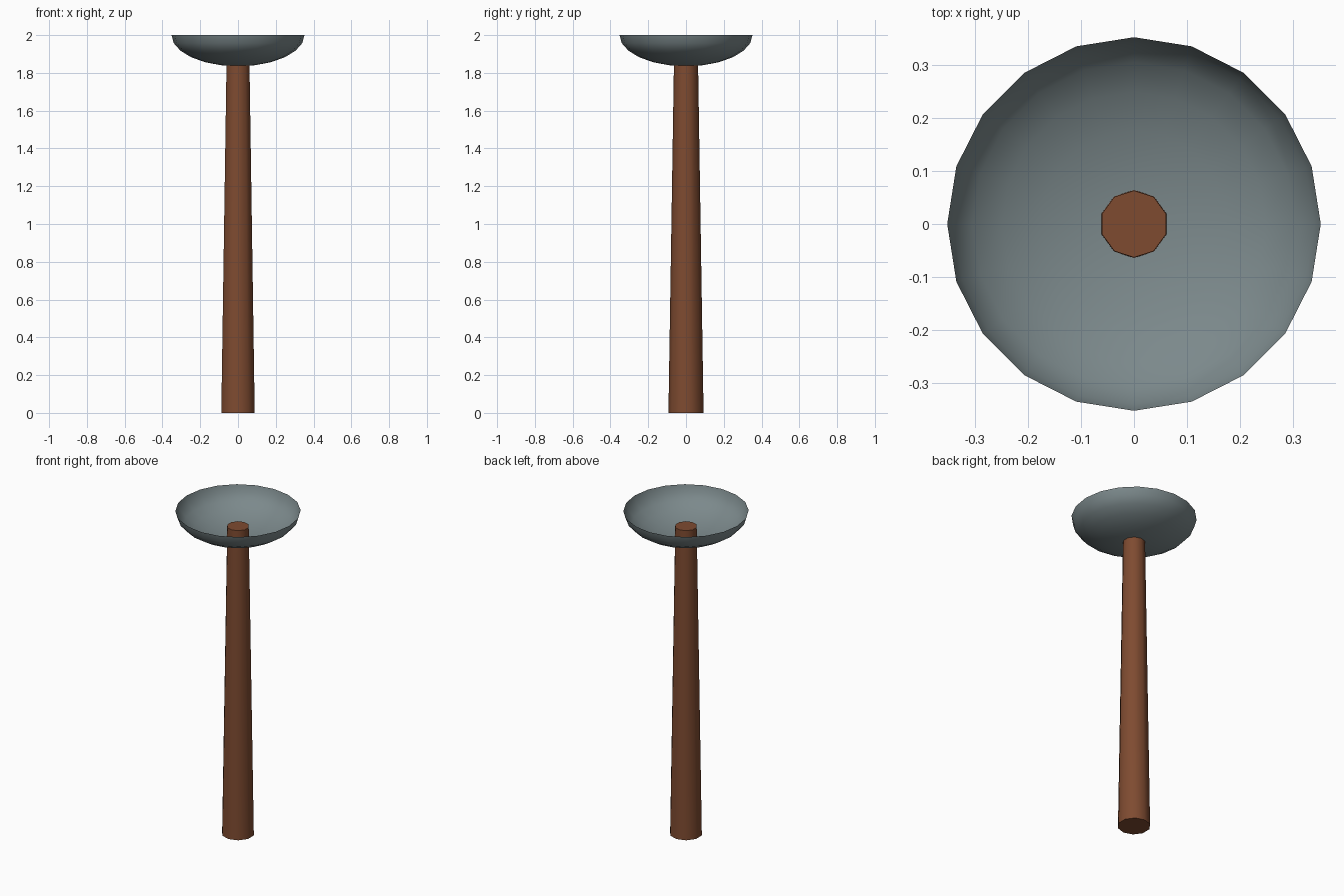
import bpy, bmesh, math

if "Cube" in bpy.data.objects:
    bpy.data.objects.remove(bpy.data.objects["Cube"])


def material(name, rgb):
    m = bpy.data.materials.new(name)
    m.diffuse_color = (*rgb, 1)
    m.use_nodes = True
    m.node_tree.nodes["Principled BSDF"].inputs["Base Color"].default_value = m.diffuse_color
    return m


def lathe(name, profile, sides, mat, angle):
    """Stack rings of (radius, z); a zero radius becomes a pole, other ends follow as given."""
    bm = bmesh.new()
    rings = []
    for r, z in profile:
        n = 1 if r == 0 else sides
        rings.append([bm.verts.new((r * math.sin(2 * math.pi * i / sides),
                                    -r * math.cos(2 * math.pi * i / sides), z))
                      for i in range(n)])
    for a, b in zip(rings, rings[1:]):
        for i in range(sides):
            j = (i + 1) % sides
            quad = [a[i % len(a)], a[j % len(a)], b[j % len(b)], b[i % len(b)]]
            bm.faces.new(list(dict.fromkeys(quad)))
    mesh = bpy.data.meshes.new(name)
    bm.to_mesh(mesh)
    bm.free()
    obj = bpy.data.objects.new(name, mesh)
    bpy.context.collection.objects.link(obj)
    mesh.materials.append(mat)
    # smooth sides, crisp caps
    bpy.ops.object.select_all(action='DESELECT')
    obj.select_set(True)
    bpy.context.view_layer.objects.active = obj
    bpy.ops.object.shade_smooth_by_angle(angle=math.radians(angle))
    return obj


wood = material("wood", (0.21, 0.07, 0.03))
metal = material("metal", (0.2, 0.25, 0.26))

# Tapered ten-sided post with closed ends
lathe("post", [(0, 0), (0.093, 0), (0.063, 1.905), (0, 1.905)], 10, wood, 45)

# Open, thin half-ellipsoid bowl around the post top
STEPS = 6
bowl = [(0.352 * math.sin(t), 2.0 - 0.165 * math.cos(t))
        for t in (math.pi / 2 * k / STEPS for k in range(STEPS + 1))]
bowl[0] = (0, bowl[0][1])
lathe("bowl", bowl, 20, metal, 60)
